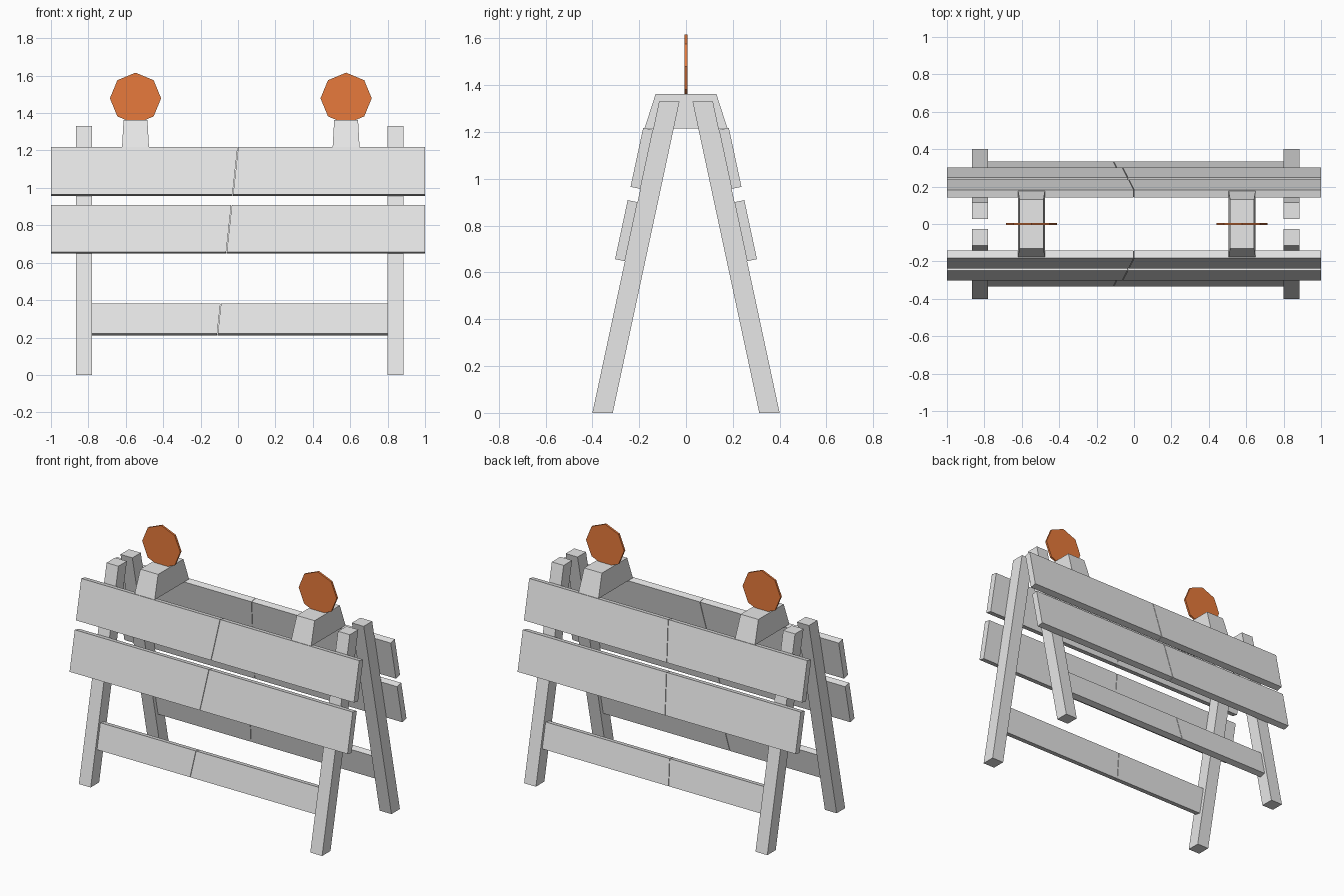
import bpy, bmesh, math
from mathutils import Matrix

cube = bpy.data.objects.get("Cube")
if cube:
    bpy.data.objects.remove(cube, do_unlink=True)


def material(name, color):
    m = bpy.data.materials.new(name)
    m.use_nodes = True
    m.diffuse_color = color
    m.node_tree.nodes["Principled BSDF"].inputs["Base Color"].default_value = color
    return m


GREY = material("light grey", (0.8, 0.8, 0.8, 1))
ORANGE = material("orange", (0.9, 0.22, 0.05, 1))
LEAN = 0.2143  # inward slope of the legs


def leg_y(z):
    """Outer face of the front legs at height z."""
    return -0.4 + LEAN * z


def finish(name, bm, mat, mirror=False):
    bmesh.ops.recalc_face_normals(bm, faces=bm.faces)
    mesh = bpy.data.meshes.new(name)
    bm.to_mesh(mesh)
    bm.free()
    mesh.materials.append(mat)
    ob = bpy.data.objects.new(name, mesh)
    bpy.context.collection.objects.link(ob)
    if mirror:
        mod = ob.modifiers.new("front and back", 'MIRROR')
        mod.use_axis = (False, True, False)
    return ob


def prism(name, profile, start, end, mirror=True):
    """Sweep a (y, z) profile along x; start and end give x at height z."""
    bm = bmesh.new()
    a = [bm.verts.new((start(z), y, z)) for y, z in profile]
    b = [bm.verts.new((end(z), y, z)) for y, z in profile]
    bm.faces.new(a)
    bm.faces.new(b)
    n = len(profile)
    for i in range(n):
        j = (i + 1) % n
        bm.faces.new((a[i], a[j], b[j], b[i]))
    return finish(name, bm, GREY, mirror)


def at(x):
    return lambda z: x


def seam(offset):
    """Slanted break running down through all the boards."""
    return lambda z: 0.11 * (z - 1.22) + offset


def board(name, z0, z1, left, right, inset):
    # Rectangle leaning with the legs, its inner face set in by inset
    t, drop = 0.042, 0.009
    profile = [(leg_y(z0) + inset, z0), (leg_y(z1) + inset, z1),
               (leg_y(z1) + inset - t, z1 + drop),
               (leg_y(z0) + inset - t, z0 + drop)]
    prism(name + "_right", profile, at(left), seam(-0.0015))
    prism(name + "_left", profile, seam(0.0015), at(right))


# Leaning legs
for side, x in (("right", -0.865), ("left", 0.8)):
    profile = [(leg_y(0), 0), (leg_y(0) + 0.087, 0),
               (leg_y(1.33) + 0.087, 1.33), (leg_y(1.33), 1.33)]
    prism("leg_" + side, profile, at(x), at(x + 0.085))

# Broken boards and the lower rail
board("upper_board", 0.957, 1.209, -1, 1, 0)
board("lower_board", 0.648, 0.9, -1, 1, 0)
board("lower_rail", 0.212, 0.374, -0.78, 0.8, 0.062)

# Lamp blocks and eight-sided lamps
for side, x in (("right", -0.548), ("left", 0.578)):
    block = [(-0.177, 1.216), (0.177, 1.216), (0.13, 1.362), (-0.13, 1.362)]
    half = lambda z: 0.072 - 0.055 * (z - 1.216)
    prism("lamp_block_" + side, block, lambda z: x - half(z),
          lambda z: x + half(z), mirror=False)
    bm = bmesh.new()
    bmesh.ops.create_cone(bm, cap_ends=True, segments=8, radius1=0.137,
                          radius2=0.137, depth=0.013)
    bm.transform(Matrix.Translation((x, 0, 1.479)) @ Matrix.Rotation(math.pi / 2, 4, 'X'))
    finish("lamp_" + side, bm, ORANGE)
